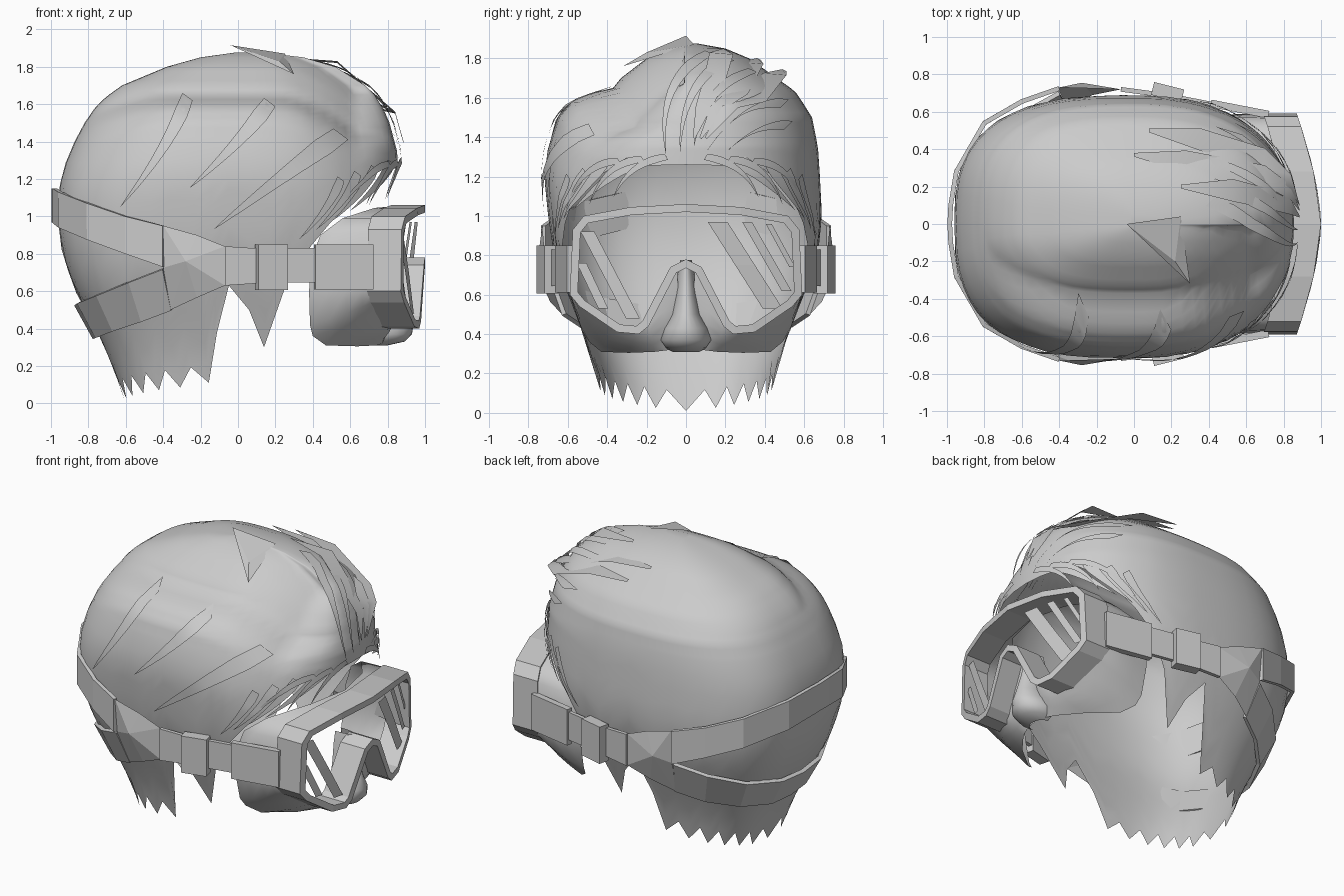
import bpy, bmesh, math
from mathutils import Vector

if "Cube" in bpy.data.objects:
    bpy.data.objects.remove(bpy.data.objects["Cube"])

grey = bpy.data.materials.new("neutral_grey")
grey.diffuse_color = (0.6, 0.6, 0.6, 1)
grey.use_nodes = True
grey.node_tree.nodes["Principled BSDF"].inputs["Base Color"].default_value = grey.diffuse_color


def make(name, verts, faces, smooth=None, thick=0, offset=0):
    me = bpy.data.meshes.new(name)
    me.from_pydata([tuple(v) for v in verts], [], faces)
    bm = bmesh.new()
    bm.from_mesh(me)
    bmesh.ops.remove_doubles(bm, verts=bm.verts, dist=0.0005)
    bmesh.ops.recalc_face_normals(bm, faces=bm.faces)
    bm.to_mesh(me)
    bm.free()
    ob = bpy.data.objects.new(name, me)
    bpy.context.collection.objects.link(ob)
    me.materials.append(grey)
    if thick:
        m = ob.modifiers.new("thickness", 'SOLIDIFY')
        m.thickness, m.offset = thick, offset
    if smooth:
        bpy.context.view_layer.objects.active = ob
        ob.select_set(True)
        bpy.ops.object.shade_smooth_by_angle(angle=math.radians(smooth))
        ob.select_set(False)
    return ob


def grid(rows, cols):
    return [(r * cols + c, r * cols + c + 1, (r + 1) * cols + c + 1, (r + 1) * cols + c)
            for r in range(rows - 1) for c in range(cols - 1)]


def lerp(table, k):
    if k <= table[0][0]:
        return table[0][1:]
    for p, q in zip(table, table[1:]):
        if k <= q[0]:
            f = (k - p[0]) / (q[0] - p[0])
            return [u + (v - u) * f for u, v in zip(p[1:], q[1:])]
    return table[-1][1:]


# head section by height: z, back, front, y-minus and y-plus radius
LEVELS = [(0, .60, .60, .42, .42), (.2, .67, .65, .45, .45), (.4, .76, .70, .52, .52),
          (.6, .87, .75, .60, .60), (.8, .94, .80, .67, .67), (1.0, .965, .85, .70, .69),
          (1.2, .95, .86, .72, .68), (1.35, .90, .85, .70, .67), (1.5, .82, .81, .65, .64),
          (1.58, .765, .775, .58, .59), (1.625, .72, .745, .47, .56), (1.65, .69, .73, .37, .53),
          (1.7, .62, .68, .33, .46), (1.8, .38, .52, .20, .32), (1.85, .20, .35, .10, .20),
          (1.875, .02, .14, .02, .06)]
NF, NB = 2.35, 2.8


def radii(z, x=0):
    # the shoulder of the side hair falls towards front and back
    drop = min(.2, .9 * max(0, x - .15) ** 2 + .5 * max(0, -.3 - x) ** 2)
    b, f, l, r = lerp(LEVELS, z)
    return b, f, lerp(LEVELS, z + drop)[2], r


def shell(t, z):
    c, s = math.cos(t), math.sin(t)
    n = NF if c > 0 else NB
    b, f, l, r = radii(z)
    x = (f if c > 0 else -b) * abs(c) ** (2 / n)
    b, f, l, r = radii(z, x)
    return Vector((x, (r if s > 0 else -l) * abs(s) ** (2 / n), z))


def on_side(x, z, side, lift=.015):
    b, f, l, r = radii(z, x)
    u, n = min(1, abs(x) / (f if x > 0 else b)), NF if x > 0 else NB
    return Vector((x, side * ((r if side > 0 else l) * (1 - u ** n) ** (1 / n) + lift), z))


def on_front(y, z, lift=.025):
    b, f, l, r = radii(z)
    u = min(1, abs(y) / (r if y > 0 else l))
    return Vector((f * (1 - u ** NF) ** (1 / NF) + lift, y, z))


# hair shell with sideburn spikes and ragged nape
HEM = [(0, 1.26), (30, 1.25), (40, 1.18), (49, 1.08), (58, .96), (65, .84), (74, .62),
       (81, .30), (87, .50), (91, .63), (94, .38), (98, .11)]
teeth = 13
for i in range(1, teeth):
    a = 98 + 82 * i / (teeth - 1)
    tip = .10 - .09 * i / (teeth - 1)
    HEM.append((a, tip if i % 2 == 0 else tip + .10))
ang = sorted(set([a for a, _ in HEM] + [8, 16, 23, 35, 44, 53, 69]))
ang = ang + [360 - a for a in reversed(ang[1:-1])] + [360]
LOW, HIGH = 12, 19
verts = []
for i in range(LOW + HIGH + 1):
    for a in ang:
        hem = lerp(HEM, a if a <= 180 else 360 - a)[0]
        z = hem + (1.4 - hem) * i / LOW if i <= LOW else 1.4 + .475 * (i - LOW) / HIGH
        verts.append(shell(math.radians(a), z))
faces = grid(LOW + HIGH + 1, len(ang))
faces.append(tuple((LOW + HIGH) * len(ang) + i for i in range(len(ang) - 1)))
make("hair_shell", verts, faces, 60)


# loose locks: tapered strips laid over the hair
def strand(name, pts, width, place, wide):
    n, vs = 12, []
    a, b, c = pts
    for i in range(n + 1):
        f = i / n
        u, z = [(1 - f) ** 2 * a[k] + 2 * f * (1 - f) * b[k] + f * f * c[k] for k in (0, 1)]
        w = width * (1 - f) ** .8 * (.75 + .25 * min(1, f * 6)) / 2
        vs += [place(u - w * wide[0], z - w * wide[1]), place(u + w * wide[0], z + w * wide[1])]
    make(name, vs, grid(n + 1, 2), 60)


LEFT = [((-.27, 1.64), (-.36, 1.38), (-.63, 1.05), .09), ((.17, 1.61), (.02, 1.4), (-.26, 1.15), .10),
        ((.55, 1.44), (.28, 1.25), (-.13, .93), .13)]
for i, (a, b, c, w) in enumerate(LEFT):
    strand(f"side_lock_{i}", (a, b, c), w, lambda u, z: on_side(u, z, -1, .02), (.8, -.6))
for s in (-1, 1):
    for i in range(4):
        x = .50 + i * .09
        strand(f"temple_wisp_{s}_{i}", ((x + .05, 1.20 + .03 * i), (x, 1.05 + .04 * i), (x - .17, .88 + .05 * i)),
               .06, lambda u, z: on_side(u, z, s, .015), (.8, -.6))
    for i in range(3):
        y = s * (.10 + .12 * i)
        strand(f"fringe_lock_{s}_{i}", ((y, 1.30 - .01 * i), (y + s * .2, 1.27), (y + s * .27, 1.09 - .03 * i)),
               .05, on_front, (.5 * s, .8))
QUIFF = [((.12, 1.83), (-.16, 1.7), (-.10, 1.30), .09), ((.22, 1.80), (-.03, 1.68), (-.03, 1.32), .09),
         ((.34, 1.74), (.08, 1.66), (.04, 1.35), .09), ((.50, 1.57), (.28, 1.60), (.10, 1.32), .08),
         ((.52, 1.46), (.35, 1.48), (.18, 1.30), .08)]
for i, (a, b, c, w) in enumerate(QUIFF):
    strand(f"quiff_lock_{i}", (a, b, c), w, on_front, (.7, .7 if i > 2 else -.3))
# raised locks on the crown
make("crown_tuft", [(-.04, 0, 1.915), (.25, .04, 1.87), (.30, -.32, 1.76), (.22, -.2, 1.83)],
     [(0, 1, 3), (1, 2, 3), (0, 3, 2)])
for i, (y, x0) in enumerate([(.5, .08), (.37, .0), (.2, .25)]):
    path = [(x0, y, 1.87 - .5 * y * y), (x0 + .28, y * .9, 1.85 - .5 * y * y), (.70, y * .7, 1.74 - .3 * y),
            (.84, y * .45, 1.56), (.885, y * .2, 1.40)]
    vs = []
    for k, (x, yy, z) in enumerate(path):
        w = (.01, .06, .055, .04, .005)[k]
        vs += [(x, yy - w, z), (x, yy + w, z - .01)]
    make(f"crown_lock_{i}", vs, grid(5, 2), 60)


def front_x(y):
    return 1.0 - .13 * (abs(y) / .59) ** 1.6


# face mask: skin lofted from the goggle outline back to temple, jaw and upper lip
SKIN = [((0, 1.05), (.79, 0, 1.05)), ((.28, 1.035), (.73, .27, 1.045)), ((.51, .99), (.56, .50, .99)),
        ((.565, .92), (.44, .565, .90)), ((.575, .75), (.39, .58, .76)), ((.58, .60), (.38, .57, .60)),
        ((.53, .55), (.385, .53, .42)), ((.44, .49), (.40, .49, .36)), ((.345, .425), (.47, .43, .31)),
        ((.24, .415), (.64, .29, .305)), ((.185, .455), (.74, .16, .31)), ((.12, .58), (.77, .08, .32)),
        ((.045, .72), (.77, .02, .33))]
for s, tag in ((1, "left"), (-1, "right")):
    vs = []
    for (y, z), q in SKIN:
        p, q = Vector((front_x(y) - .15, y, z)), Vector(q)
        for k in range(5):
            v = p.lerp(q, k / 4)
            bulge = math.sin(math.pi * k / 4) * .025 * (1 if z < .7 else .3)
            v += Vector((bulge, bulge * y, 0))
            vs.append((v.x, v.y * s, v.z))
    make(f"face_mask_{tag}", vs, grid(len(SKIN), 5), 60)

# nose
prof = [(.775, .025, .86), (.70, .04, .865), (.60, .05, .89), (.50, .065, .92), (.43, .10, .94),
        (.37, .115, .93), (.33, .09, .89), (.31, .06, .80)]
vs = [(.74 + (xt - .74) * max(0, math.cos(math.pi * k / 12)) ** .8, w * 1.15 * math.sin(math.pi * k / 12), z)
      for z, w, xt in prof for k in range(-6, 7)]
make("nose", vs, grid(len(prof), 13), 60)

# goggle frame: curved ring with a nose notch
HALF = [(0, 1.06), (.28, 1.045), (.52, 1.0), (.575, .93), (.59, .60), (.54, .54), (.35, .41),
        (.24, .40), (.19, .44), (.05, .71), (0, .735)]
ring = [Vector(p) for p in HALF] + [Vector((-y, z)) for y, z in reversed(HALF[1:-1])]
n = len(ring)
inner = []
for i in range(n):
    d0 = (ring[i] - ring[i - 1]).normalized()
    d1 = (ring[(i + 1) % n] - ring[i]).normalized()
    m = (Vector((d0.y, -d0.x)) + Vector((d1.y, -d1.x))).normalized()
    inner.append(ring[i] + m * .04 / max(.6, m.dot(Vector((d0.y, -d0.x)))))
loops = []
for pts, back in ((ring, .18), (ring, 0), (inner, 0), (inner, .18)):
    loops.append([(front_x(p.x) - back, p.x, p.y) for p in pts])
vs = [v for l in loops for v in l]
fs = [(k * n + i, k * n + (i + 1) % n, (k + 1) % 4 * n + (i + 1) % n, (k + 1) % 4 * n + i)
      for k in range(4) for i in range(n)]
make("goggle_frame", vs, fs)

# glare stripes on the lens
for i, (y0, z0, y1, z1, w) in enumerate([(-.50, .92, -.27, .48, .07), (-.53, .76, -.42, .53, .05),
                                         (.16, .97, .44, .53, .10), (.31, .97, .51, .62, .05),
                                         (.42, .96, .54, .74, .03)]):
    vs = []
    for f in (0, .5, 1):
        y, z = y0 + (y1 - y0) * f, z0 + (z1 - z0) * f
        vs += [(front_x(y + o) - .03, y + o, z) for o in (-w / 2, w / 2)]
    make(f"lens_glare_{i}", vs, grid(3, 2))


# strap bands, mirrored about the centre plane; taper pulls the lower edge in
def band(name, pts, thick=.025, taper=1):
    vs = [(x * k, y * k, z) for x, y, lo, hi in pts for z, k in ((lo, taper), (hi, 1))]
    if pts[-1][1] < .05:
        more = [(x * k, -y * k, z) for x, y, lo, hi in reversed(pts[:-1]) for z, k in ((lo, taper), (hi, 1))]
        make(name, vs + more, grid(2 * len(pts) - 1, 2), None, thick)
    else:
        for s, tag in ((1, "left"), (-1, "right")):
            make(f"{name}_{tag}", [(x, y * s, z) for x, y, z in vs], grid(len(pts), 2), None, thick)


band("strap_mount", [(.72, .585, .61, .85), (.41, .645, .61, .85)], .04)
band("strap_side", [(.42, .64, .645, .83), (.24, .675, .645, .83), (.08, .70, .64, .83), (-.07, .72, .63, .84)])
band("buckle", [(.26, .685, .605, .85), (.10, .725, .605, .85)], .07)
band("upper_strap", [(-.40, .725, .73, .95), (-.60, .655, .80, 1.0),
                     (-.80, .54, .875, 1.07), (-.95, .28, .94, 1.13), (-.98, .10, .965, 1.15), (-.985, 0, .97, 1.15)])
band("lower_strap", [(-.40, .70, .50, .72), (-.58, .60, .44, .65),
                     (-.75, .43, .39, .58), (-.85, .2, .355, .54), (-.865, 0, .35, .53)], .025, .885)
# strap junction with a raised centre
rim = [(-.07, .72, .63), (-.07, .72, .84), (-.22, .725, .90), (-.40, .73, .95), (-.40, .71, .725),
       (-.36, .63, .50), (-.22, .69, .565)]
for s, tag in ((1, "left"), (-1, "right")):
    vs = [(x, y * s, z) for x, y, z in [(-.28, .755, .76)] + rim]
    make(f"strap_junction_{tag}", vs, [(0, i, i % 7 + 1) for i in range(1, 8)])
